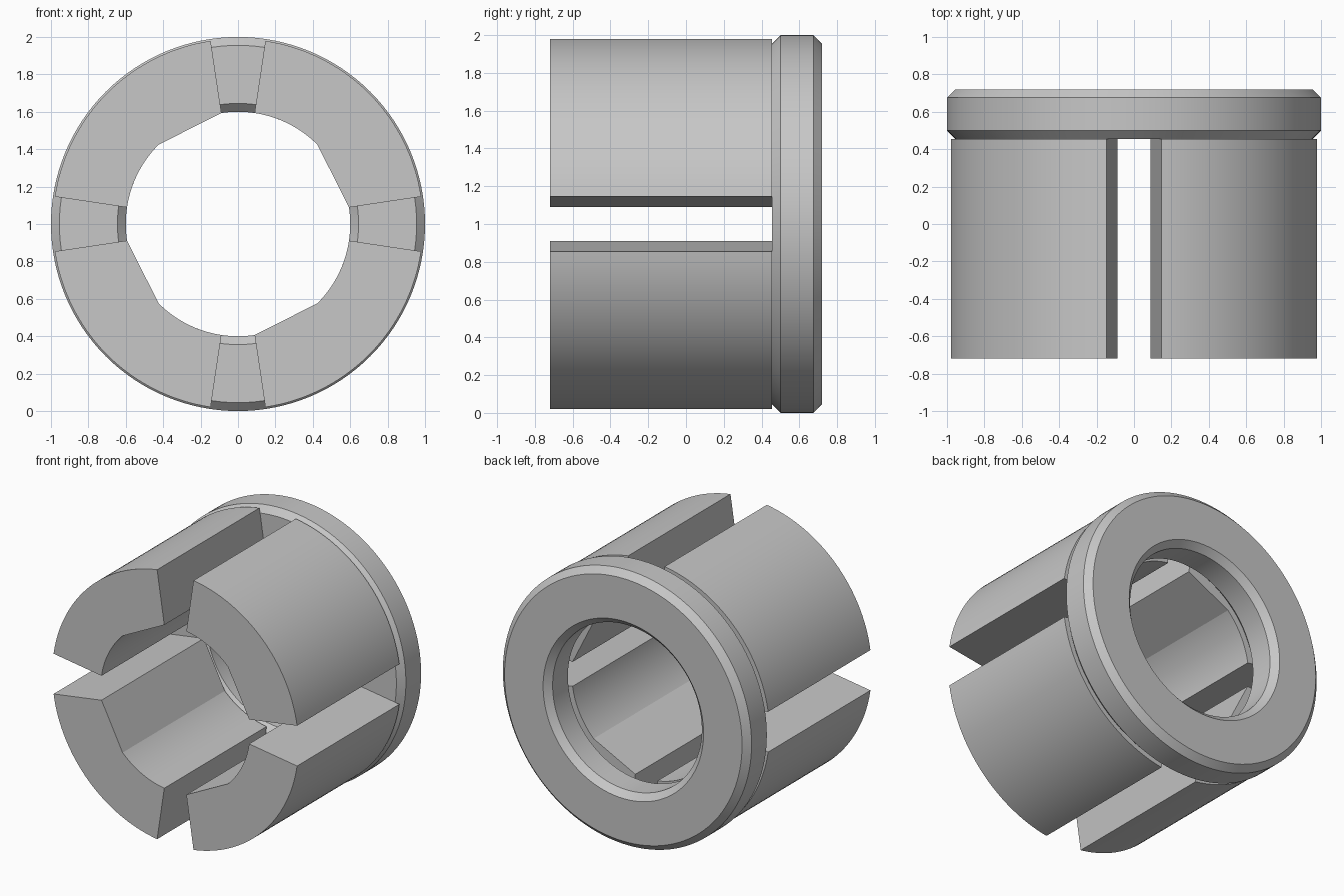
import bpy, bmesh
from math import sin, cos, pi, radians

cube = bpy.data.objects.get("Cube")
if cube:
    bpy.data.objects.remove(cube, do_unlink=True)

grey = bpy.data.materials.new("plain_grey")
grey.use_nodes = True
colour = (0.57, 0.57, 0.57, 1)
grey.diffuse_color = colour
grey.node_tree.nodes["Principled BSDF"].inputs["Base Color"].default_value = colour

FRONT, SEAT, BACK = -0.72, 0.455, 0.72
BORE, BODY, RIM = 0.6, 0.99, 1.0
SLOT = radians(8.5)


def polar(r, a, y):
    return (r * cos(a), y, 1 + r * sin(a))


def finish(name, bm):
    bmesh.ops.recalc_face_normals(bm, faces=bm.faces)
    mesh = bpy.data.meshes.new(name)
    bm.to_mesh(mesh)
    bm.free()
    mesh.materials.append(grey)
    obj = bpy.data.objects.new(name, mesh)
    bpy.context.collection.objects.link(obj)
    bpy.ops.object.select_all(action="DESELECT")
    obj.select_set(True)
    bpy.context.view_layer.objects.active = obj
    bpy.ops.object.shade_smooth_by_angle(angle=radians(12))


# Chamfered collar ring at the back, lathed from a closed profile
def collar(steps=128):
    c = 0.045
    profile = [(BORE + c, SEAT), (RIM - c, SEAT), (RIM, SEAT + c), (RIM, BACK - c),
               (RIM - c, BACK), (BORE + c, BACK), (BORE, BACK - c), (BORE, SEAT + c)]
    bm = bmesh.new()
    rings = [[bm.verts.new(polar(r, 2 * pi * i / steps, y)) for r, y in profile]
             for i in range(steps)]
    n = len(profile)
    for i in range(steps):
        a, b = rings[i], rings[(i + 1) % steps]
        for j in range(n):
            k = (j + 1) % n
            bm.faces.new((a[j], a[k], b[k], b[j]))
    finish("collar", bm)


# Long jaw: round outside, inside half flat and half round
def jaw(name, turn, steps=32):
    start, mid, end = turn + SLOT, turn + pi / 4, turn + pi / 2 - SLOT
    outline = [(BODY, start + (end - start) * i / steps) for i in range(steps + 1)]
    outline += [(BORE, end + (mid - end) * i / steps) for i in range(steps + 1)]
    outline.append((BORE, start))
    bm = bmesh.new()
    front = [bm.verts.new(polar(r, a, FRONT)) for r, a in outline]
    back = [bm.verts.new(polar(r, a, SEAT)) for r, a in outline]
    bm.faces.new(front)
    bm.faces.new(back[::-1])
    for i in range(len(front)):
        k = (i + 1) % len(front)
        bm.faces.new((front[i], back[i], back[k], front[k]))
    finish(name, bm)


collar()
names = ["upper_left_jaw", "upper_right_jaw", "lower_right_jaw", "lower_left_jaw"]
for i, name in enumerate(names):
    jaw(name, i * pi / 2)
